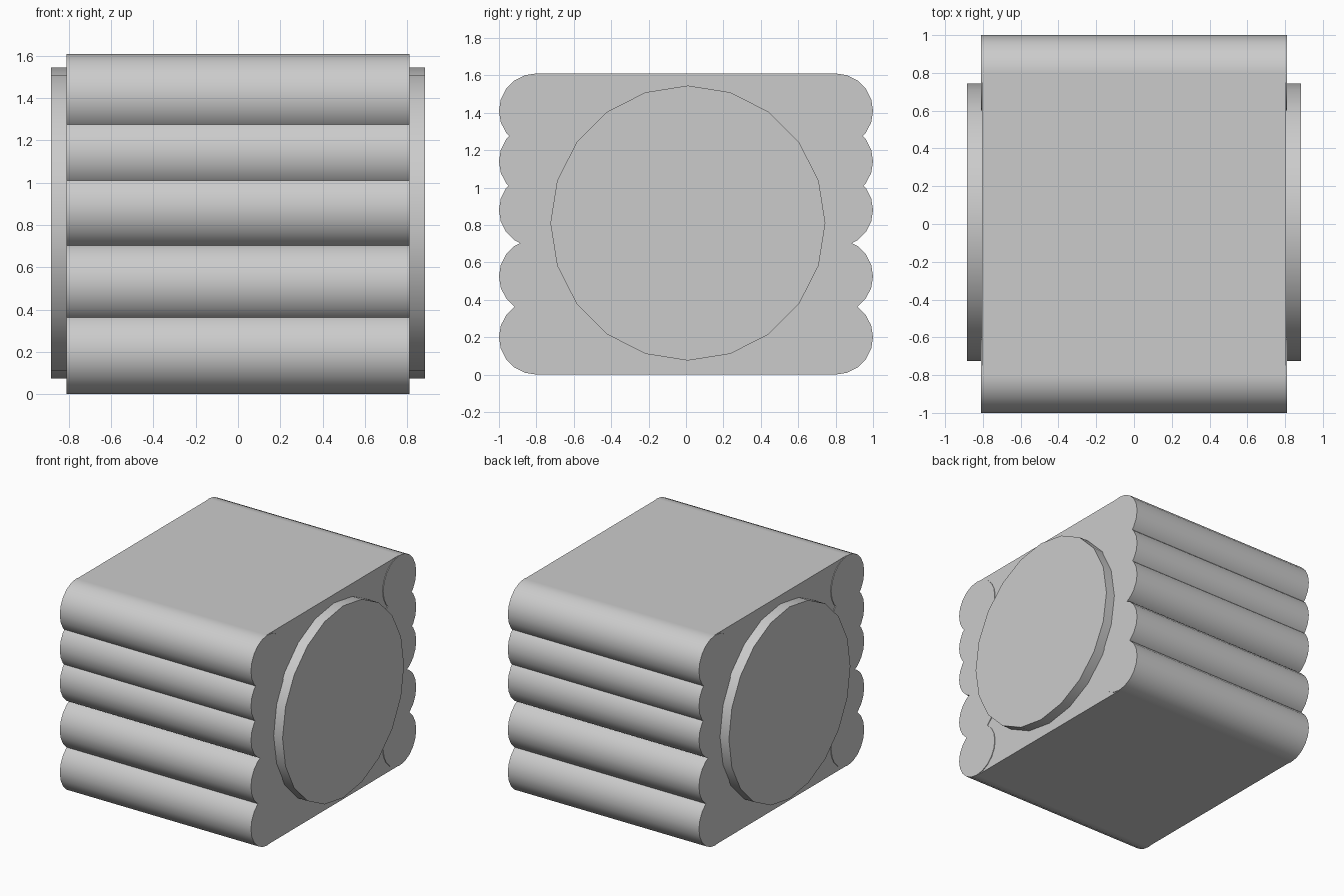
import bpy
from math import pi

if "Cube" in bpy.data.objects:
    bpy.data.objects.remove(bpy.data.objects["Cube"])

HALF = 0.81      # half width of the rolls
R = 0.2          # roll radius
ROLL_Z = [0.2, 0.525, 0.88, 1.14, 1.41]


def x_cylinder(name, radius, length, y, z, sides=20):
    """Cylinder lying along x, with a vertex at its very top."""
    bpy.ops.mesh.primitive_cylinder_add(vertices=sides, radius=radius, depth=length,
                                        location=(0, y, z), rotation=(0, pi / 2, 0))
    obj = bpy.context.object
    obj.name = name
    bpy.ops.object.transform_apply(location=False, rotation=True, scale=True)
    bpy.ops.object.shade_smooth_by_angle()
    return obj


# Central block, its end faces set just inside the roll ends
bpy.ops.mesh.primitive_cube_add(size=1, location=(0, 0, 0.805))
body = bpy.context.object
body.name = "body"
body.scale = (2 * (HALF - 0.005), 1.6, 1.61)
bpy.ops.object.transform_apply(location=False, rotation=False, scale=True)

# Stacked rolls along the front and the back
for side, y in (("front", -0.8), ("back", 0.8)):
    for i, z in enumerate(ROLL_Z):
        x_cylinder(f"{side}_roll_{i + 1}", R, 2 * HALF, y, z)

# Large round disc standing out of both ends
x_cylinder("end_discs", 0.735, 1.77, 0.01, 0.81)
